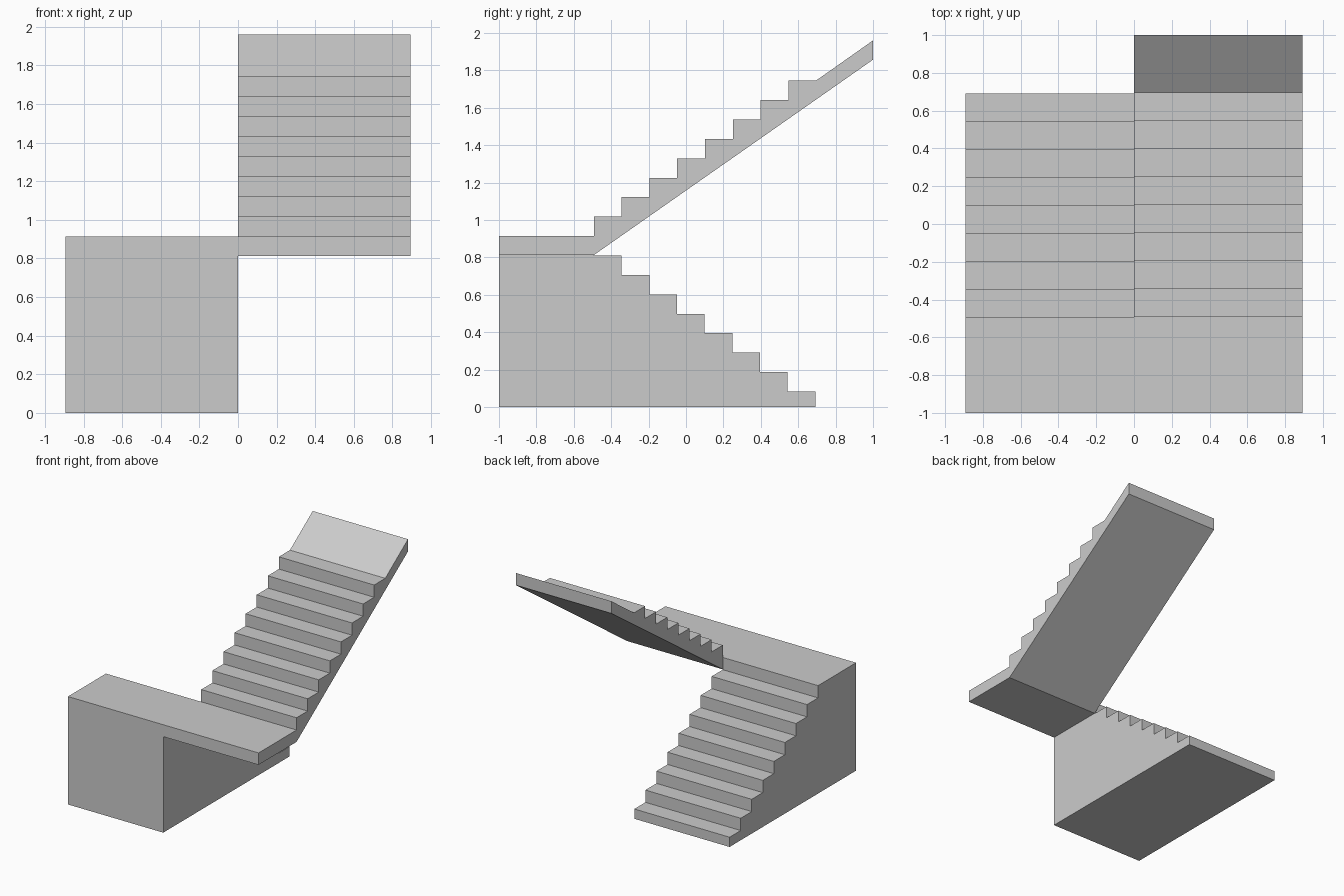
import bpy, bmesh

if "Cube" in bpy.data.objects:
    bpy.data.objects.remove(bpy.data.objects["Cube"])

HALF_W = 0.893      # width of one flight
STEPS = 8
LANDING_Z = 0.914
LANDING_Y = -0.492  # back edge of the landing
RISE = 0.1039


def extrude_profile(name, profile, x0, x1):
    """Extrude a closed (y, z) profile along x."""
    bm = bmesh.new()
    face = bm.faces.new([bm.verts.new((x0, y, z)) for y, z in profile])
    ext = bmesh.ops.extrude_face_region(bm, geom=[face], use_keep_orig=True)
    verts = [g for g in ext["geom"] if isinstance(g, bmesh.types.BMVert)]
    bmesh.ops.translate(bm, verts=verts, vec=(x1 - x0, 0, 0))
    bmesh.ops.recalc_face_normals(bm, faces=bm.faces)
    mesh = bpy.data.meshes.new(name)
    bm.to_mesh(mesh)
    bm.free()
    obj = bpy.data.objects.new(name, mesh)
    bpy.context.collection.objects.link(obj)
    return obj


def stair_line(tread, rise):
    """Zigzag from the landing edge: riser, then tread, for each step."""
    pts = [(LANDING_Y, LANDING_Z)]
    for i in range(STEPS):
        z = LANDING_Z + (i + 1) * rise
        pts += [(LANDING_Y + i * tread, z), (LANDING_Y + (i + 1) * tread, z)]
    return pts


# Lower flight: solid block descending from the landing to the floor
lower = [(-1, 0), (-1, LANDING_Z)] + stair_line(0.148, -RISE)
lower.append((lower[-1][0], 0))
extrude_profile("lower_flight", lower, -HALF_W, 0)

# Upper flight: landing slab, steps, and a sloped end over an inclined soffit
upper = [(-1, 0.813), (-1, LANDING_Z)] + stair_line(0.1484, RISE)
upper += [(1, 1.96), (1, 1.857), (LANDING_Y, 0.813)]
extrude_profile("upper_flight", upper, 0, HALF_W)
